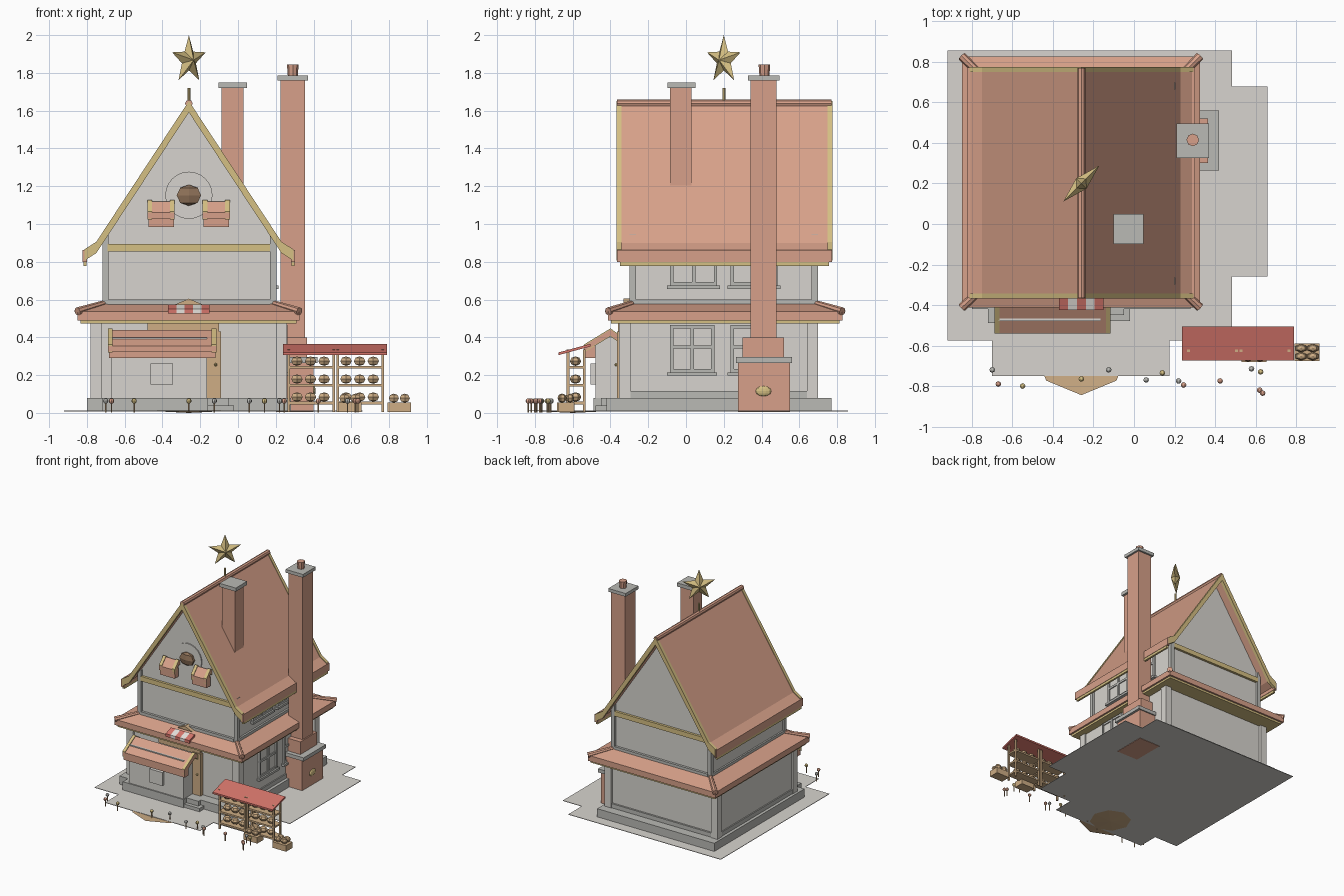
import bpy, bmesh, math
from mathutils import Vector

cube = bpy.data.objects.get("Cube")
if cube:
    bpy.data.objects.remove(cube)


def material(name, *srgb):
    m = bpy.data.materials.new(name)
    m.use_nodes = True
    col = [(c / 255) ** 2.2 for c in srgb] + [1]
    m.diffuse_color = col
    m.node_tree.nodes["Principled BSDF"].inputs["Base Color"].default_value = col
    return m


WALL = material("pale plaster", 214, 211, 205)
TRIM = material("grey stone", 184, 184, 179)
CLAY = material("terracotta", 214, 159, 136)
GOLD = material("soft gold", 212, 190, 130)
RED = material("market red", 212, 116, 106)
TAN = material("tan wood", 205, 172, 132)
WHITE = material("awning white", 232, 228, 222)
BROWN = material("dark wood", 140, 112, 88)


def finish(name, bm, mat, recalc=True):
    if recalc:
        bmesh.ops.recalc_face_normals(bm, faces=bm.faces)
    me = bpy.data.meshes.new(name)
    bm.to_mesh(me)
    bm.free()
    me.materials.append(mat)
    ob = bpy.data.objects.new(name, me)
    bpy.context.scene.collection.objects.link(ob)
    return ob


def prism(name, pts, axis, a, b, mat):
    """Extrude a 2D profile along an axis from a to b."""
    def place(p, t):
        return {"x": (t, *p), "y": (p[0], t, p[1]), "z": (*p, t)}[axis]
    bm = bmesh.new()
    lo = [bm.verts.new(place(p, a)) for p in pts]
    hi = [bm.verts.new(place(p, b)) for p in pts]
    bm.faces.new(lo)
    bm.faces.new(hi[::-1])
    for i in range(len(pts)):
        j = (i + 1) % len(pts)
        bm.faces.new((lo[i], lo[j], hi[j], hi[i]))
    return finish(name, bm, mat)


def box(name, x0, x1, y0, y1, z0, z1, mat):
    return prism(name, [(x0, y0), (x1, y0), (x1, y1), (x0, y1)], "z", z0, z1, mat)


def rod(name, p, q, r, mat, r2=None, sides=8):
    p, q = Vector(p), Vector(q)
    bm = bmesh.new()
    bmesh.ops.create_cone(bm, cap_ends=True, segments=sides, radius1=r,
                          radius2=r if r2 is None else r2, depth=(q - p).length)
    ob = finish(name, bm, mat)
    ob.location = (p + q) / 2
    ob.rotation_euler = (q - p).to_track_quat("Z", "Y").to_euler()
    return ob


def ball(name, at, size, mat, u=6, v=4):
    bm = bmesh.new()
    bmesh.ops.create_uvsphere(bm, u_segments=u, v_segments=v, radius=1)
    ob = finish(name, bm, mat)
    ob.location, ob.scale = at, size
    return ob


MID = -0.26  # centre line of the house

# Paving and stone base
paving = [(-.92, .857), (.485, .857), (.485, .68), (.66, .68), (.66, -.26), (.485, -.26),
          (.485, -.575), (.175, -.575), (.175, -.75), (-.7, -.75), (-.7, -.575), (-.92, -.575)]
prism("paving", paving, "z", .008, .012, WALL)
box("house_plinth", -.8, .28, -.42, .77, .012, .08, TRIM)
box("bay_plinth", -.72, -.16, -.49, -.4, .012, .08, TRIM)
box("front_step_low", -.72, -.02, -.48, -.4, .012, .04, TRIM)
box("front_step_high", -.2, -.05, -.45, -.4, .04, .08, TRIM)

# Shallow bowl under the front path
bm = bmesh.new()
ring = [bm.verts.new((MID + .245 * math.sin(i * math.pi / 4), -.6 + .245 * math.cos(i * math.pi / 4), .012))
        for i in range(8)]
tip = bm.verts.new((MID, -.6, 0))
for i in range(8):
    bm.faces.new((ring[i], ring[(i + 1) % 8], tip))
finish("path_bowl", bm, TAN, recalc=False)

# Ground floor walls with corner posts and rails
box("lower_walls", -.765, .245, -.335, .68, .08, .5, WALL)
for sx, x in (("right", -.78), ("left", .2)):
    for sy, y in (("front", -.355), ("back", .64)):
        box(f"lower_post_{sy}_{sx}", x, x + .06, y, y + .06, .08, .49, WALL)
box("lower_rail_back", -.72, .2, .67, .695, .08, .115, TRIM)
for n, x in (("right", -.775), ("left", .235)):
    box(f"lower_rail_{n}", x, x + .02, -.3, .64, .08, .115, TRIM)

# Upper floor with gables
gable = [(-.705, .55), (.185, .55), (.185, .93), (MID, 1.6), (-.705, .93)]
prism("upper_walls", gable, "y", -.28, .68, WALL)
for sx, x in (("right", -.718), ("left", .17)):
    for sy, y in (("front", -.298), ("back", .665)):
        box(f"upper_post_{sy}_{sx}", x, x + .033, y, y + .033, .57, .945, TRIM)
for n, y in (("front", -.3), ("back", .675)):
    box(f"gable_beam_{n}", -.69, .17, y, y + .025, .855, .895, GOLD)
    box(f"upper_rail_{n}", -.69, .17, y, y + .025, .575, .6, TRIM)
for n, x in (("right", -.718), ("left", .18)):
    box(f"upper_rail_{n}", x, x + .02, -.27, .67, .575, .6, TRIM)

# Skirt roof between floors
X0, X1, Y0, Y1 = -.85, .325, -.412, .828
box("skirt_gold_edge", X0 + .015, X1 - .015, Y0 + .015, Y1 - .015, .473, .492, GOLD)
box("skirt_fascia", X0, X1, Y0, Y1, .49, .537, CLAY)
bm = bmesh.new()
rects = [[(X0, Y0, .537), (X1, Y0, .537), (X1, Y1, .537), (X0, Y1, .537)],
         [(-.71, -.285, .58), (.19, -.285, .58), (.19, .69, .58), (-.71, .69, .58)]]
lo, hi = [[bm.verts.new(p) for p in r] for r in rects]
bm.faces.new(hi)
bm.faces.new(lo)
for i in range(4):
    bm.faces.new((lo[i], lo[(i + 1) % 4], hi[(i + 1) % 4], hi[i]))
finish("skirt_slopes", bm, CLAY)
for i in range(4):
    rod(f"skirt_hip_{i + 1}", rects[0][i], rects[1][i], .022, CLAY, .016)

# Main roof with flared eaves
def roof_profile(lift, drop, out):
    top = [(0, 1.645 + lift), (.49, .9 + lift), (out, .86 + lift)]
    low = [(x, z - drop) for x, z in top[::-1]]
    right = top + low
    left = [(-x, z) for x, z in right if x]
    return [(MID + x, z) for x, z in right + left[::-1]]


def roof_solid(name, lift, drop, out, a, b, mat):
    prism(name, roof_profile(lift, drop, out), "y", a, b, mat)


roof_solid("main_roof", 0, .04, .55, -.35, .76, CLAY)
roof_solid("barge_board_front", .006, .06, .553, -.368, -.342, GOLD)
roof_solid("barge_board_back", .006, .06, .553, .75, .776, GOLD)
rod("ridge_tile", (MID, -.366, 1.638), (MID, .77, 1.638), .02, CLAY)
for n, s in (("right", -1), ("left", 1)):
    a, b = sorted((MID + s * .54, MID + s * .562))
    box(f"eave_fascia_{n}", a, b, -.366, .772, .798, .862, CLAY)
    box(f"eave_gold_{n}", a + .003, b - .003, -.35, .758, .778, .8, GOLD)

# Star on the ridge
rod("star_pole", (MID, .2, 1.63), (MID, .2, 1.72), .008, GOLD)
bm = bmesh.new()
rim = []
for i in range(10):
    r, a = (.055 if i % 2 else .132), i * math.pi / 5
    rim.append(bm.verts.new((r * math.sin(a), 0, r * math.cos(a))))
for d in (-.036, .036):
    peak = bm.verts.new((0, d, 0))
    for i in range(10):
        bm.faces.new((rim[i], rim[(i + 1) % 10], peak))
star = finish("roof_star", bm, GOLD)
star.location = (MID, .2, 1.868)
star.rotation_euler.z = math.pi / 4

# Chimneys
box("small_chimney", -.087, .03, -.085, .028, 1.19, 1.73, CLAY)
box("small_chimney_cap", -.102, .048, -.098, .05, 1.72, 1.75, TRIM)
box("hearth_base", .2, .4, .275, .55, .005, .27, CLAY)
box("hearth_ledge", .2, .42, .265, .56, .265, .295, TRIM)
box("hearth_shoulder", .2, .365, .3, .52, .295, .4, CLAY)
box("tall_chimney", .225, .355, .342, .48, .38, 1.77, CLAY)
box("tall_chimney_cap", .21, .37, .327, .495, 1.76, 1.787, TRIM)
rod("chimney_pot", (.29, .415, 1.78), (.29, .415, 1.845), .026, CLAY, .031)
ball("hearth_vent", (.4, .41, .115), (.012, .042, .027), GOLD, 10, 6)


# Small lean-to roofs on the bay and under the round window
def lean_to(name, x0, x1, back, front, top, eave, bottom, edge):
    run = [(back + .05, top - .035), (back, top), (front, eave)]
    slab = run + [(y, z - .03) for y, z in run[::-1]]
    prism(name + "_tiles", slab, "x", x0, x1, CLAY)
    rise = [(y, z + .007) for y, z in run] + [(y, z - .035) for y, z in run[::-1]]
    for n, x in (("right", x0), ("left", x1 - edge)):
        prism(f"{name}_edge_{n}", rise, "x", x, x + edge, GOLD)
    box(name + "_fascia", x0 + .005, x1 - .005, front + .008, front + .06, bottom, eave, CLAY)


box("bay_walls", -.67, -.165, -.48, -.33, .08, .4, WALL)
lean_to("bay_roof", -.688, -.115, -.4, -.54, .44, .355, .29, .024)
box("bay_window", -.462, -.345, -.505, -.48, .15, .262, WALL)
for n, x in (("right", -.48), ("left", -.187)):
    lean_to("gable_shelf_" + n, x, x + .145, -.3, -.355, 1.12, 1.06, .985, .026)

# Door
box("door", -.165, -.09, -.365, -.33, .08, .43, TAN)
box("door_lintel", -.48, -.1, -.36, -.33, .42, .475, TAN)
ball("door_knob", (-.118, -.37, .255), (.009, .009, .009), GOLD)

# Striped awning
for i in range(5):
    x = -.37 + i * .044
    slope = [(-.355, .575), (-.425, .55), (-.425, .525), (-.355, .55)]
    prism(f"awning_stripe_{i + 1}", slope, "x", x, x + .044, WHITE if i % 2 else RED)
prism("awning_pediment", [(-.33, .575), (-.19, .575), (MID, .605)], "y", -.33, -.28, TAN)

# Round gable window and wooden emblem
rod("round_window", (MID, -.288, 1.152), (MID, -.27, 1.152), .125, WALL, sides=24)
ball("gable_emblem", (MID, -.295, 1.152), (.075, .03, .056), BROWN)


# Side windows with frames and glazing bars
def side_window(name, x, y0, y1, z0, z1):
    box(name + "_glass", x, x + .008, y0, y1, z0, z1, WALL)
    mid = (y0 + y1) / 2
    for n, y in (("front", y0), ("middle", mid - .009), ("back", y1 - .018)):
        box(f"{name}_bar_{n}", x, x + .018, y, y + .018, z0, z1, TRIM)
    for n, z in (("low", z0), ("middle", (z0 + z1) / 2), ("high", z1 - .018)):
        box(f"{name}_rail_{n}", x, x + .016, y0, y1, z, z + .018, TRIM)
    box(name + "_sill", x, x + .03, y0 - .015, y1 + .015, z0 - .018, z0, TRIM)


for n, y in (("front", -.085), ("back", .235)):
    side_window("lower_window_" + n, .243, y, y + .235, .215, .465)
    side_window("upper_window_" + n, .185, y, y + .25, .675, .915)

# Market stall
prism("stall_roof", [(-.505, .366), (-.675, .32), (-.675, .306), (-.505, .352)], "x", .238, .79, RED)
for k, x0 in enumerate((.262, .522)):
    for x in (x0, x0 + .237):
        for y in (-.632, -.545):
            box("stall_post", x, x + .014, y, y + .014, .005, .335, TAN)
    for z in (.045, .14, .235):
        box("stall_shelf", x0, x0 + .25, -.63, -.533, z, z + .014, TAN)
        for i in range(3):
            ball("stall_loaf", (x0 + .05 + i * .072, -.585, z + .039), (.035, .03, .025), TAN)

# Crates of goods
for x0, y0 in ((.792, -.676), (.53, -.682)):
    box("goods_crate", x0, x0 + .125, y0, y0 + .085, .005, .055, TAN)
    for i in range(4):
        at = (x0 + .033 + .058 * (i % 2), y0 + .023 + .04 * (i // 2), .078)
        ball("crate_loaf", at, (.031, .021, .024), TAN)

# Path lollipops
spots = {TRIM: [(-.7, -.72), (-.125, -.72), (.06, -.77), (.22, -.775), (.58, -.715)],
         GOLD: [(-.55, -.8), (-.26, -.765), (.14, -.735), (.625, -.73)],
         CLAY: [(-.67, -.79), (.245, -.795), (.425, -.775), (.62, -.82), (.635, -.835)]}
for mat, places in spots.items():
    for x, y in places:
        rod("lollipop_stem", (x, y, .002), (x, y, .055), .004, TAN, sides=6)
        ball("lollipop_head", (x, y, .063), (.014, .014, .014), mat, 8, 6)
